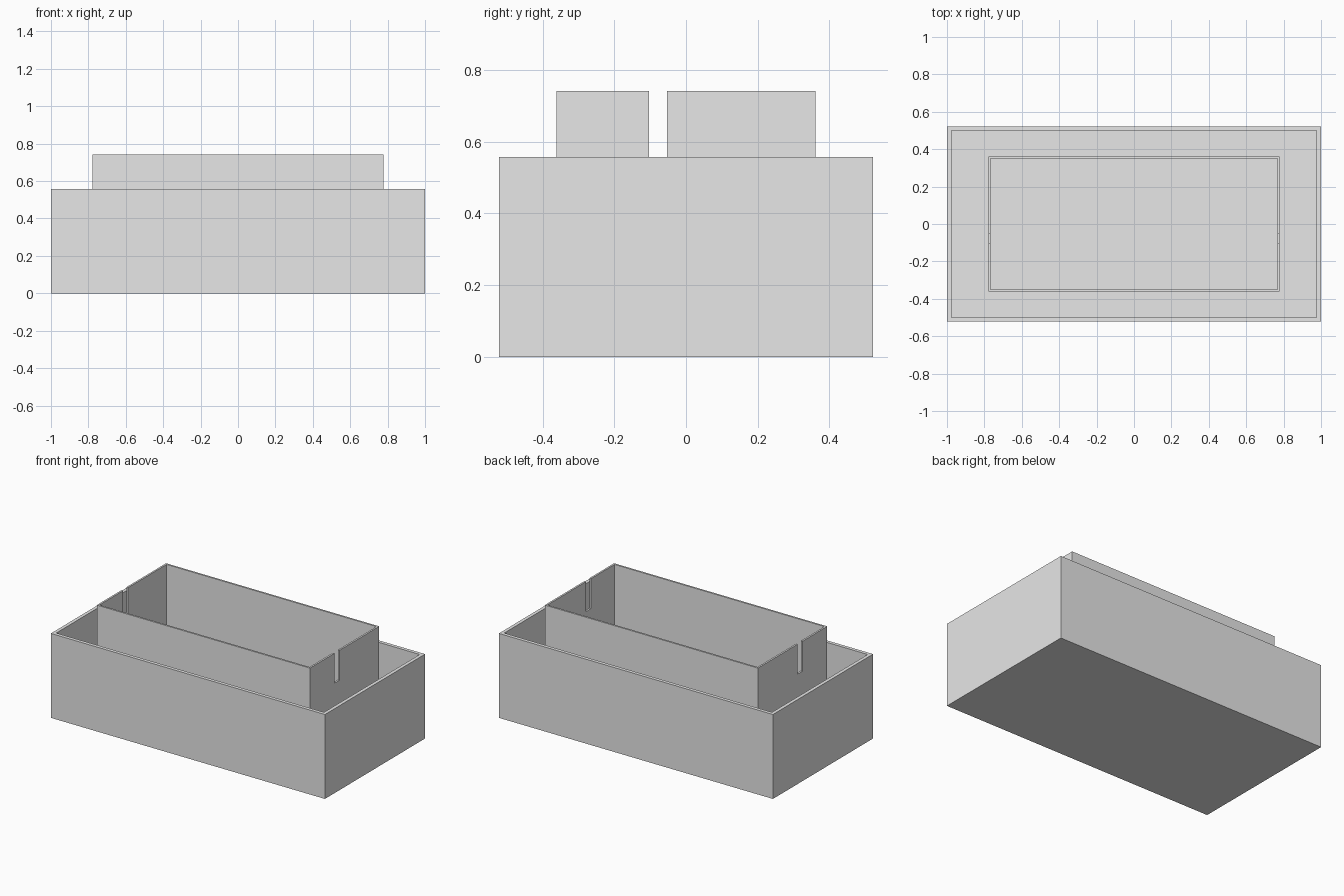
import bpy
import bmesh
from mathutils import Matrix, Vector

default = bpy.data.objects.get("Cube")
if default:
    bpy.data.objects.remove(default, do_unlink=True)

# Single plain grey
grey = bpy.data.materials.new("plain grey")
grey.use_nodes = True
grey.diffuse_color = (0.8, 0.8, 0.8, 1)
grey.node_tree.nodes["Principled BSDF"].inputs["Base Color"].default_value = grey.diffuse_color


def add_block(name, size, center):
    bm = bmesh.new()
    matrix = Matrix.Translation(center) @ Matrix.Diagonal((*size, 1))
    bmesh.ops.create_cube(bm, size=1, matrix=matrix)
    mesh = bpy.data.meshes.new(name)
    bm.to_mesh(mesh)
    bm.free()
    mesh.materials.append(grey)
    obj = bpy.data.objects.new(name, mesh)
    bpy.context.collection.objects.link(obj)
    return obj


def add_open_box(name, width, depth, bottom, top, wall):
    """Block whose top is inset to a rim and sunk to the floor."""
    obj = add_block(name, (width, depth, top - bottom), (0, 0, (top + bottom) / 2))
    bm = bmesh.new()
    bm.from_mesh(obj.data)
    lid = max(bm.faces, key=lambda f: f.calc_center_median().z)
    bmesh.ops.inset_region(bm, faces=[lid], thickness=wall, use_even_offset=True)
    # Extrude straight down to make the cavity
    result = bmesh.ops.extrude_face_region(bm, geom=[lid])
    verts = [g for g in result["geom"] if isinstance(g, bmesh.types.BMVert)]
    bmesh.ops.translate(bm, verts=verts, vec=Vector((0, 0, bottom + wall - top)))
    if lid.is_valid:
        bmesh.ops.delete(bm, geom=[lid], context="FACES_ONLY")
    bmesh.ops.recalc_face_normals(bm, faces=bm.faces)
    bm.to_mesh(obj.data)
    bm.free()
    return obj


# Outer box, with the taller thin-walled box standing on its floor
outer_wall = 0.023
outer_box = add_open_box("outer_box", 2, 1.044, 0, 0.557, outer_wall)
inner_box = add_open_box("inner_box", 1.556, 0.722, outer_wall, 0.742, 0.012)

# Narrow slots through both end walls of the inner box
slot_bottom, slot_top = 0.545, 0.8
cutter = add_block("slot_cutter", (1.8, 0.05, slot_top - slot_bottom),
                   (0, -0.078, (slot_top + slot_bottom) / 2))
cutter.hide_render = True
slots = inner_box.modifiers.new("slots", "BOOLEAN")
slots.operation = "DIFFERENCE"
slots.solver = "EXACT"
slots.object = cutter
bpy.context.view_layer.objects.active = inner_box
bpy.ops.object.modifier_apply(modifier=slots.name)
bpy.data.objects.remove(cutter, do_unlink=True)
